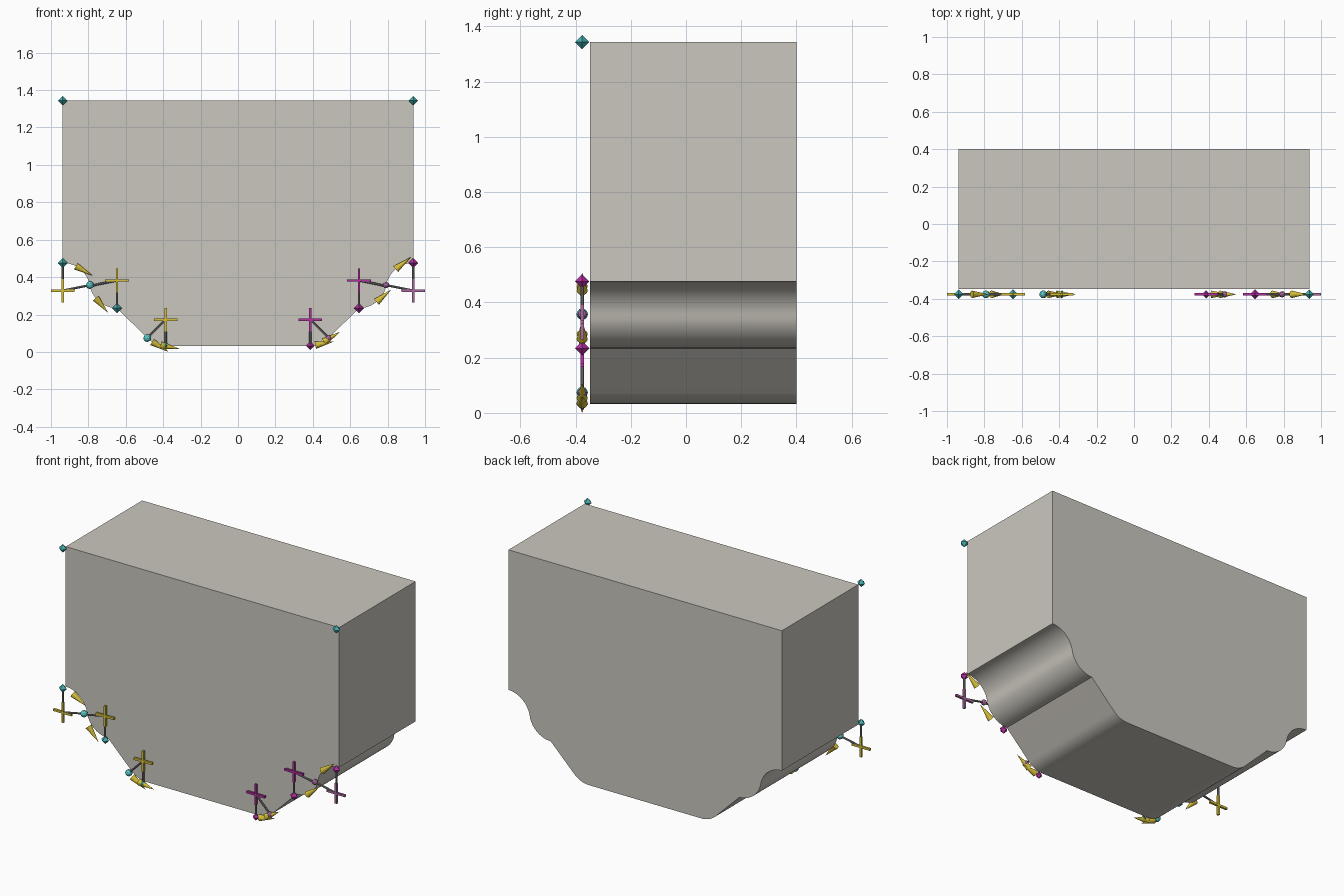
import bpy, bmesh, math
from mathutils import Vector, Matrix

if "Cube" in bpy.data.objects:
    bpy.data.objects.remove(bpy.data.objects["Cube"])


def material(name, rgb):
    m = bpy.data.materials.new(name)
    m.diffuse_color = (*rgb, 1)
    m.use_nodes = True
    m.node_tree.nodes["Principled BSDF"].inputs["Base Color"].default_value = m.diffuse_color
    return m


STONE = material("warm grey", (0.60, 0.575, 0.52))
TEAL = material("teal", (0.06, 0.44, 0.44))
CYAN = material("light teal", (0.11, 0.60, 0.60))
MAGENTA = material("magenta", (0.46, 0.03, 0.36))
MAUVE = material("mauve", (0.40, 0.14, 0.35))
YELLOW = material("yellow", (0.68, 0.53, 0.04))
STEEL = material("mid grey", (0.24, 0.23, 0.23))

FRONT, BACK = -0.348, 0.40     # body depth
MARK_Y = -0.376                # plane of the markers
HALF, TOP = 0.937, 1.343

# Left-side arcs: centre, radius, start and end angle in degrees
ARCS = [((-0.937, 0.328), 0.148, 90, 11.5),
        ((-0.647, 0.382), 0.148, 191.5, 270),
        ((-0.386, 0.173), 0.14, 225, 270)]


def arc_point(arc, t):
    (cx, cz), r, a, b = arc
    ang = math.radians(a + (b - a) * t)
    return cx + r * math.cos(ang), cz + r * math.sin(ang)


def finish(name, bm, mat):
    bmesh.ops.recalc_face_normals(bm, faces=bm.faces[:])
    me = bpy.data.meshes.new(name)
    bm.to_mesh(me)
    bm.free()
    me.materials.append(mat)
    ob = bpy.data.objects.new(name, me)
    bpy.context.collection.objects.link(ob)
    return ob


def pos(p):
    return Vector((p[0], MARK_Y, p[1]))


def rod(name, a, b, r1, r2, mat, sides=8):
    """Rod, or cone when r2 is zero, between two points of the marker plane."""
    a, b = pos(a), pos(b)
    bm = bmesh.new()
    turn = (b - a).to_track_quat('Z', 'Y').to_matrix().to_4x4()
    bmesh.ops.create_cone(bm, cap_ends=True, segments=sides, radius1=r1, radius2=r2,
                          depth=(b - a).length,
                          matrix=Matrix.Translation((a + b) / 2) @ turn)
    return finish(name, bm, mat)


def diamond(name, p, mat, r=0.026):
    bm = bmesh.new()
    c = pos(p)
    ring = [bm.verts.new(c + Vector(v) * r)
            for v in ((1, 0, 0), (0, 1, 0), (-1, 0, 0), (0, -1, 0))]
    for s in (-r, r):
        tip = bm.verts.new(c + Vector((0, 0, s)))
        for i in range(4):
            bm.faces.new((ring[i], ring[(i + 1) % 4], tip))
    return finish(name, bm, mat)


def bead(name, p, mat, r):
    bm = bmesh.new()
    bmesh.ops.create_icosphere(bm, subdivisions=2, radius=r,
                               matrix=Matrix.Translation(pos(p)))
    return finish(name, bm, mat)


def cross(name, p, mat, arm=0.063, thick=0.013):
    bm = bmesh.new()
    for size in ((2 * arm, thick, thick), (thick, thick, 2 * arm)):
        bmesh.ops.create_cube(bm, size=1, matrix=Matrix.Translation(pos(p))
                              @ Matrix.Diagonal((*size, 1)))
    return finish(name, bm, mat)


# Body: mirrored arc profile, extruded front to back
left = [(-HALF, TOP)]
for arc in ARCS:
    for i in range(13):
        p = arc_point(arc, i / 12)
        if math.dist(p, left[-1]) > 0.006:
            left.append(p)
outline = left + [(-x, z) for x, z in reversed(left)]
bm = bmesh.new()
face = bm.faces.new([bm.verts.new((x, FRONT, z)) for x, z in outline])
out = bmesh.ops.extrude_face_region(bm, geom=[face], use_keep_orig=True)
bmesh.ops.translate(bm, vec=(0, BACK - FRONT, 0),
                    verts=[v for v in out["geom"] if isinstance(v, bmesh.types.BMVert)])
body = finish("body", bm, STONE)
bpy.context.view_layer.objects.active = body
body.select_set(True)
bpy.ops.object.shade_smooth_by_angle(angle=math.radians(35))

# Markers on both sides
for s, side in ((1, "left"), (-1, "right")):
    point_mat, bead_mat, bead_r = (TEAL, CYAN, 0.021) if s > 0 else (MAGENTA, MAUVE, 0.017)
    cross_mat = YELLOW if s > 0 else MAGENTA
    diamond(side + "_top_point", (-s * HALF, TOP), TEAL)
    for n, arc in enumerate(ARCS):
        flip = lambda p: (s * p[0], p[1])
        centre, start, end = flip(arc[0]), flip(arc_point(arc, 0)), flip(arc_point(arc, 1))
        outer_right = n == 0 and s < 0
        cross(f"{side}_centre_cross_{n}", centre, MAUVE if outer_right else cross_mat)
        for k, p in enumerate((start, end)):
            rod(f"{side}_radius_rod_{n}_{k}", centre, p, 0.006, 0.006, STEEL)

        # end points: beads where curves blend, diamonds at corners
        if n == 0:
            diamond(f"{side}_upper_point", start, point_mat)
            bead(f"{side}_blend_point", end, bead_mat, bead_r)
        elif n == 1:
            diamond(f"{side}_corner_point", end, point_mat)
        else:
            bead(f"{side}_slope_point", start, bead_mat, bead_r)
            diamond(f"{side}_lower_point", end, point_mat, 0.022)

        # direction cones run down the left side and up the right side
        spots = (0.3, 0.75) if n == 2 else ((0.36,) if s > 0 else (0.5,))
        for k, t in enumerate(spots):
            base = flip(arc_point(arc, t))
            ahead = flip(arc_point(arc, t + s * 0.02))
            d = Vector((ahead[0] - base[0], ahead[1] - base[1])).normalized() * 0.104
            rod(f"{side}_direction_cone_{n}_{k}", base, (base[0] + d.x, base[1] + d.y),
                0.02, 0, YELLOW, 12)
